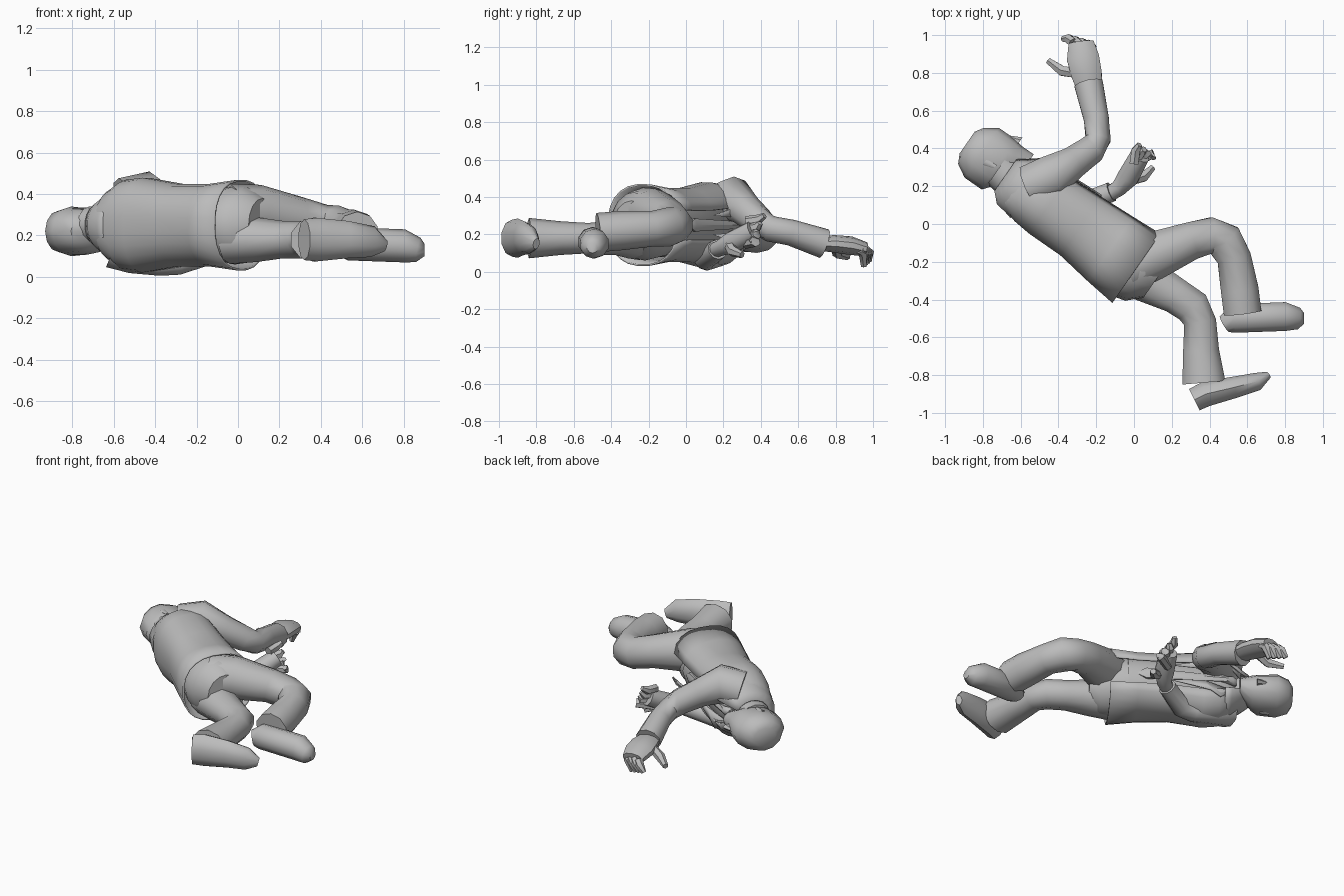
import bpy
import math
from mathutils import Vector

if "Cube" in bpy.data.objects:
    bpy.data.objects.remove(bpy.data.objects["Cube"], do_unlink=True)

GREY = (.5, .5, .5, 1)
grey = bpy.data.materials.new("plain grey")
grey.use_nodes = True
grey.diffuse_color = GREY
grey.node_tree.nodes["Principled BSDF"].inputs["Base Color"].default_value = GREY

# Body frame: origin in the skull, DOWN runs head to hips, FRONT is the chest side
ORIGIN = Vector((-.77, .34, 0))
DOWN = Vector((.82, -.57, 0)).normalized()
FRONT = Vector((.57, .82, 0)).normalized()
UP = Vector((0, 0, 1))
MIDDLE = .25  # height of the body's mirror plane


def body_point(down, front, side):
    return ORIGIN + DOWN * down + FRONT * front + UP * (MIDDLE + side)


def make_object(name, verts, faces):
    mesh = bpy.data.meshes.new(name)
    mesh.from_pydata(verts, [], faces)
    mesh.materials.append(grey)
    obj = bpy.data.objects.new(name, mesh)
    bpy.context.collection.objects.link(obj)
    bpy.ops.object.select_all(action="DESELECT")
    obj.select_set(True)
    bpy.context.view_layer.objects.active = obj
    bpy.ops.object.mode_set(mode="EDIT")
    bpy.ops.mesh.select_all(action="SELECT")
    bpy.ops.mesh.normals_make_consistent(inside=False)
    bpy.ops.object.mode_set(mode="OBJECT")
    bpy.ops.object.shade_smooth_by_angle(angle=math.radians(45))
    return obj


def skin(name, rings, closed=True):
    """Join rings of points with quads; closed rings also get end caps."""
    count = len(rings[0])
    verts = [point for ring in rings for point in ring]
    faces = []
    for row in range(len(rings) - 1):
        start, above = row * count, (row + 1) * count
        for i in range(count if closed else count - 1):
            j = (i + 1) % count
            faces.append((start + i, start + j, above + j, above + i))
    if closed:
        faces.append(tuple(range(count)))
        faces.append(tuple(range(len(verts) - count, len(verts))))
    return make_object(name, verts, faces)


def tube(name, path, sides=10, height=1):
    """Limb through (x, y, z, radius) stations; height scales the upright radius."""
    points = [Vector(station[:3]) for station in path]
    rings = []
    for k, point in enumerate(points):
        along = points[min(k + 1, len(path) - 1)] - points[max(k - 1, 0)]
        across = along.cross(UP).normalized() * path[k][3]
        lift = across.cross(along).normalized() * path[k][3] * height
        turns = [math.tau * (i + .5) / sides for i in range(sides)]
        rings.append([point + across * math.cos(t) + lift * math.sin(t) for t in turns])
    return skin(name, rings)


def body_loft(name, stations, sides=12, side=0, gap=0, square=1):
    """Loft down the body through (down, back, front, half width); gap opens the front."""
    rings = []
    for down, back, front, half in stations:
        ring = []
        steps = sides - 1 if gap else sides
        for i in range(sides):
            turn = gap + (math.tau - 2 * gap) * i / steps
            c, s = math.cos(turn), math.sin(turn)
            c = math.copysign(abs(c) ** square, c)
            s = math.copysign(abs(s) ** square, s)
            ring.append(body_point(down, (front + back + c * (front - back)) / 2,
                                   side + half * s))
        rings.append(ring)
    return skin(name, rings, not gap)


def add_thickness(obj):
    obj.modifiers.new("cloth thickness", "SOLIDIFY").thickness = .01


def finger(name, start, middle, tip, radius):
    tube(name, [(*start, radius), (*middle, radius), (*tip, radius * .6)], sides=6)


# Head with flat face and tapering jaw
HEAD_SIDE = -.03
body_loft("head", [
    (-.145, -.06, .08, .06), (-.12, -.11, .12, .1), (-.05, -.15, .17, .12),
    (.06, -.15, .17, .11), (.1, -.1, .16, .1), (.18, .04, .16, .05)], side=HEAD_SIDE)
body_loft("neck", [(.07, -.11, .09, .09), (.3, -.14, .08, .1)])
body_loft("nose", [(.02, .14, .17, .01), (.08, .13, .2, .02)], sides=6, side=HEAD_SIDE)
for label, sign in (("left", 1), ("right", -1)):
    body_loft(label + "_ear", [(-.01, -.04, 0, .005), (.05, -.02, 0, .005)],
              sides=8, side=HEAD_SIDE + sign * .11)

# Open jacket shell with a collar, over a shirt and tie
add_thickness(body_loft("jacket", [
    (.17, -.15, .09, .1), (.22, -.17, .14, .17), (.3, -.19, .18, .22),
    (.4, -.2, .18, .23), (.6, -.2, .19, .2), (.8, -.23, .2, .2),
    (.97, -.25, .21, .22)], sides=22, gap=.35, square=.85))
add_thickness(body_loft("jacket_collar", [
    (.12, -.12, .1, .1), (.17, -.17, .14, .13), (.23, -.18, .19, .18),
    (.27, -.19, .2, .19)], sides=16, gap=.45))
body_loft("shirt", [(.19, -.13, .08, .08), (.3, -.16, .14, .18), (.86, -.18, .17, .17)])
body_loft("tie_knot", [(.2, .07, .12, .02), (.22, .08, .14, .03), (.26, .1, .15, .02)],
          sides=8)
body_loft("tie", [(.25, .1, .15, .02), (.75, .14, .18, .04), (.8, .15, .17, .01)], sides=6)

# Lapels folded flat beside the opening
for label, sign in (("left", 1), ("right", -1)):
    outline = ((.22, .12, .07), (.3, .17, .14), (.36, .18, .1), (.6, .19, .05), (.4, .18, .04))
    corners = [body_point(down, front, sign * side) for down, front, side in outline]
    add_thickness(make_object(label + "_lapel", corners, [tuple(range(len(corners)))]))

# Trousers: seat, then bent legs with flared cuffs
body_loft("trouser_seat", [
    (.82, -.2, .16, .17), (.94, -.22, .16, .19), (1.02, -.2, .15, .18),
    (1.09, -.13, .11, .13)], sides=16)
tube("upper_trouser_leg", [
    (-.04, -.23, .31, .14), (.1, -.17, .31, .135), (.3, -.09, .28, .105),
    (.41, -.06, .25, .1), (.48, -.09, .24, .105), (.53, -.18, .23, .095),
    (.56, -.35, .22, .105), (.575, -.47, .21, .105)])
tube("lower_trouser_leg", [
    (-.04, -.25, .18, .13), (.09, -.31, .18, .12), (.22, -.38, .18, .1),
    (.31, -.44, .18, .1), (.35, -.52, .18, .09), (.355, -.67, .18, .1),
    (.37, -.84, .18, .12)], height=.9)

# Shoes
tube("upper_shoe", [
    (.48, -.53, .15, .05), (.53, -.5, .16, .08), (.8, -.49, .15, .08),
    (.87, -.5, .13, .06), (.9, -.5, .13, .03)])
tube("lower_shoe", [
    (.32, -.93, .18, .066), (.38, -.9, .18, .07), (.53, -.865, .18, .06),
    (.65, -.835, .17, .05), (.71, -.8, .15, .02)], height=1.5)

# Sleeves
tube("upper_sleeve", [
    (-.55, .2, .36, .12), (-.44, .25, .39, .12), (-.33, .32, .33, .09),
    (-.23, .39, .27, .08), (-.19, .45, .23, .07), (-.2, .56, .21, .07),
    (-.24, .74, .15, .08)])
tube("lower_sleeve", [
    (-.6, .15, .14, .1), (-.5, .15, .1, .085), (-.37, .11, .07, .065),
    (-.29, .1, .07, .06), (-.12, .17, .12, .055)])

# Hands: flat palms with curled fingers and thumbs
tube("upper_palm", [(-.235, .72, .15, .07), (-.25, .79, .15, .085), (-.27, .88, .14, .09),
                    (-.28, .96, .12, .07)], height=.55)
tube("lower_palm", [(-.16, .14, .11, .04), (-.08, .19, .13, .045), (-.03, .25, .16, .06),
                    (.03, .36, .22, .055)])
for i in range(4):
    number = str(i + 1)
    x, y = -.22 - .035 * i, .94 + .01 * i
    finger("upper_finger_" + number, (x, y - .01, .12), (x - .02, y + .01, .1),
           (x - .05, y + .01, .03 + .01 * i), .027)
    z = .15 + .04 * i
    spread = .03 * (3 - i)
    finger("lower_finger_" + number, (0, .32, z), (.01 + spread, .39 - spread * .2, z + .01),
           (.03 + spread * .8, .42 - spread * .8, z + .03), .027)
finger("upper_thumb", (-.31, .8, .14), (-.38, .81, .1), (-.455, .865, .08), .03)
finger("lower_thumb", (-.02, .23, .15), (.05, .25, .11), (.1, .3, .09), .03)
